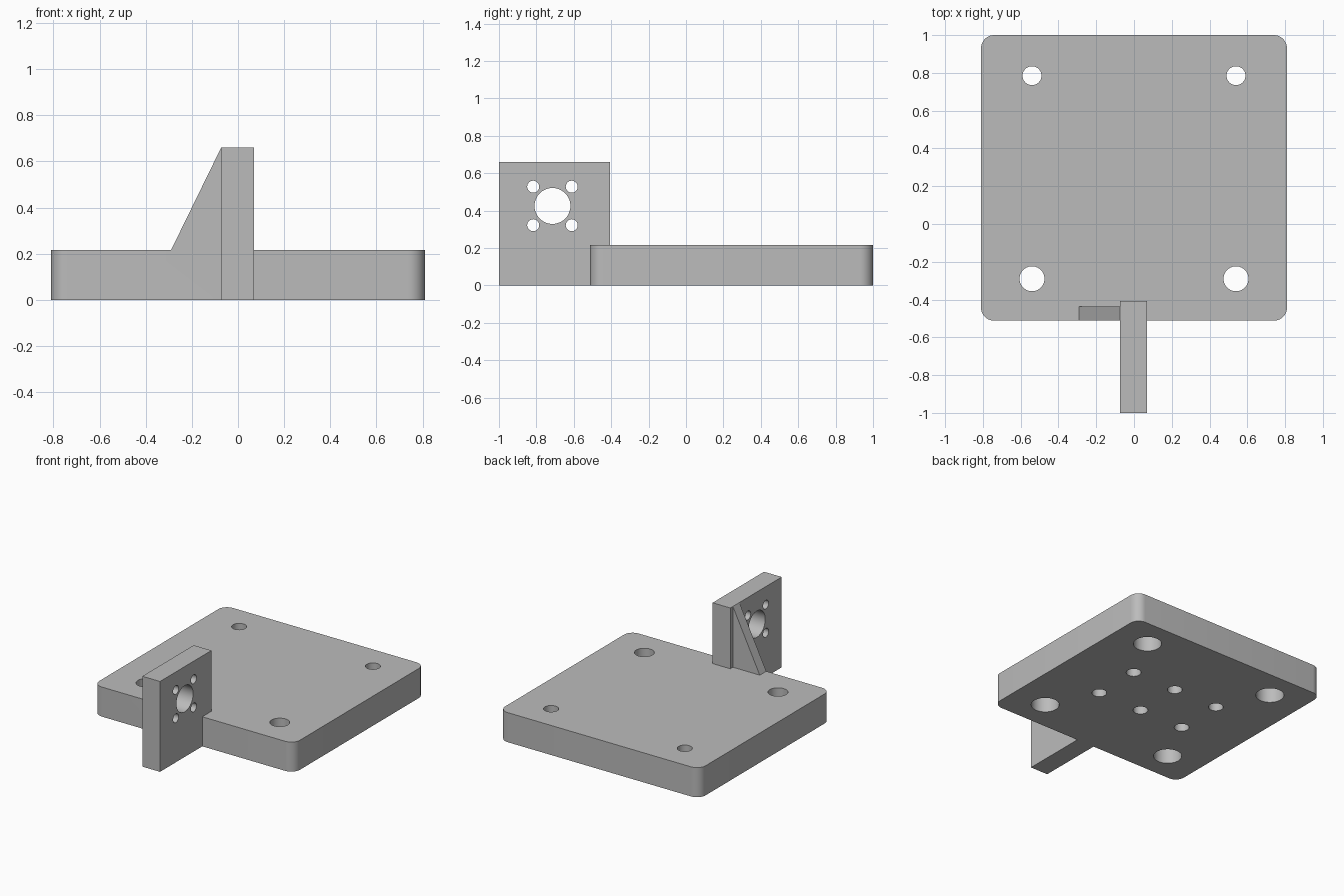
import bpy, bmesh, math
from mathutils import Matrix, Vector

if "Cube" in bpy.data.objects:
    bpy.data.objects.remove(bpy.data.objects["Cube"])

grey = bpy.data.materials.new("plain grey")
grey.diffuse_color = (0.5, 0.5, 0.5, 1)
grey.use_nodes = True
grey.node_tree.nodes["Principled BSDF"].inputs["Base Color"].default_value = grey.diffuse_color


def extrude(name, outline, direction):
    """Solid made by pushing a flat 3D outline along a direction."""
    bm = bmesh.new()
    face = bm.faces.new([bm.verts.new(p) for p in outline])
    new = bmesh.ops.extrude_face_region(bm, geom=[face])["geom"]
    verts = [g for g in new if isinstance(g, bmesh.types.BMVert)]
    bmesh.ops.translate(bm, verts=verts, vec=Vector(direction))
    bmesh.ops.recalc_face_normals(bm, faces=bm.faces)
    return add_object(name, bm)


def add_object(name, bm):
    mesh = bpy.data.meshes.new(name)
    bm.to_mesh(mesh)
    bm.free()
    obj = bpy.data.objects.new(name, mesh)
    bpy.context.collection.objects.link(obj)
    mesh.materials.append(grey)
    return obj


def drill(target, centre, radius, length, axis="Z"):
    """Cut a round hole centred on a point."""
    bm = bmesh.new()
    bmesh.ops.create_cone(bm, cap_ends=True, segments=48, radius1=radius,
                          radius2=radius, depth=length)
    if axis == "X":
        bm.transform(Matrix.Rotation(math.pi / 2, 4, "Y"))
    bm.transform(Matrix.Translation(centre))
    combine(target, add_object("hole_cutter", bm), "DIFFERENCE")


def combine(target, other, operation):
    other.hide_render = True
    mod = target.modifiers.new("combine", "BOOLEAN")
    mod.operation, mod.object, mod.solver = operation, other, "EXACT"
    bpy.context.view_layer.objects.active = target
    bpy.ops.object.modifier_apply(modifier=mod.name)
    bpy.data.objects.remove(other)


# Base plate with rounded corners
HX, Y0, Y1, H, R = 0.81, -0.512, 1.0, 0.216, 0.07
corners = [(HX - R, Y1 - R, 0), (R - HX, Y1 - R, 90),
           (R - HX, Y0 + R, 180), (HX - R, Y0 + R, 270)]
outline = []
for cx, cy, start in corners:
    for i in range(11):
        a = math.radians(start + 9 * i)
        outline.append((cx + R * math.cos(a), cy + R * math.sin(a), 0))
plate = extrude("mounting_plate", outline, (0, 0, H))

# Upright bracket and its triangular gusset, joined to the plate
BX0, BX1, TOP = -0.073, 0.07, 0.66
bracket = extrude("bracket", [(BX0, -1, 0), (BX0, -0.407, 0),
                              (BX0, -0.407, TOP), (BX0, -1, TOP)],
                  (BX1 - BX0, 0, 0))
slope = (TOP - H) / 0.217
gusset = extrude("gusset", [(-0.29, Y0, H), (-0.29, Y0, H - 0.05),
                            (0, Y0, H - 0.05), (0, Y0, TOP), (BX0, Y0, TOP)],
                 (0, 0.075, 0))
combine(plate, bracket, "UNION")
combine(plate, gusset, "UNION")

# Corner screw holes, counterbored from below
for x in (-0.54, 0.54):
    for y, r in ((-0.29, 0.066), (0.785, 0.05)):
        drill(plate, (x, y, H / 2), r, 0.6)
        drill(plate, (x, y, 0), 0.095, 0.26)

# Blind holes in the underside
for x in (-0.363, 0, 0.363):
    for y in (0.068, 0.428):
        drill(plate, (x, y, 0), 0.05, 0.3)

# Bracket bore with four screw holes around it
drill(plate, (0, -0.714, 0.425), 0.096, 0.4, "X")
for dy in (-0.103, 0.103):
    for dz in (-0.103, 0.103):
        drill(plate, (0, -0.714 + dy, 0.425 + dz), 0.032, 0.4, "X")

# Smooth the round walls, keep the edges sharp
plate.select_set(True)
bpy.context.view_layer.objects.active = plate
bpy.ops.object.shade_smooth_by_angle(angle=math.radians(30))
